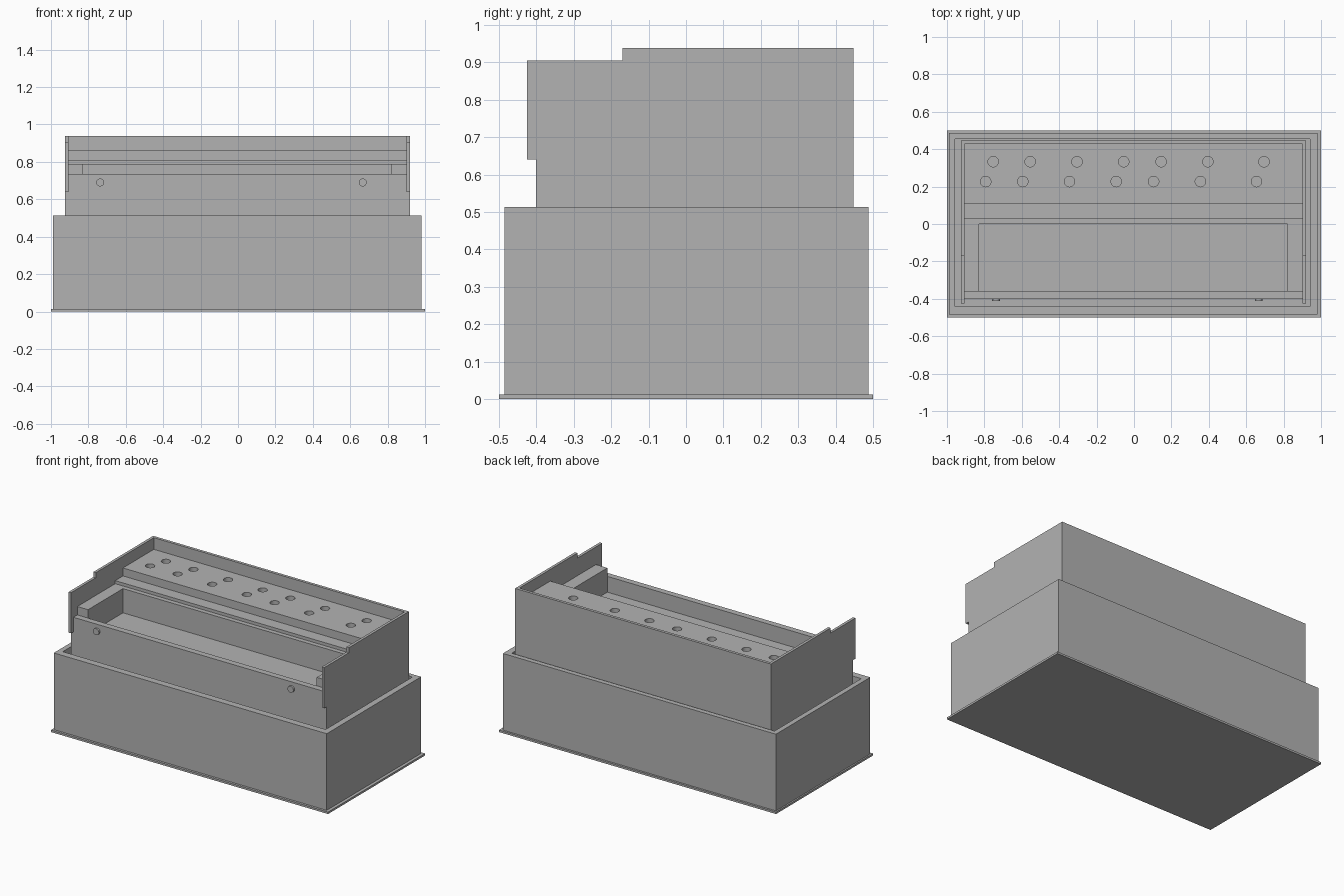
import bpy
import bmesh
from mathutils import Matrix, Vector

old = bpy.data.objects.get("Cube")
if old:
    bpy.data.objects.remove(old, do_unlink=True)

grey = bpy.data.materials.new("mid grey")
grey.use_nodes = True
colour = (0.45, 0.45, 0.45, 1)
grey.diffuse_color = colour
grey.node_tree.nodes["Principled BSDF"].inputs["Base Color"].default_value = colour


def finish(bm, name):
    bmesh.ops.recalc_face_normals(bm, faces=bm.faces)
    mesh = bpy.data.meshes.new(name)
    bm.to_mesh(mesh)
    bm.free()
    mesh.materials.append(grey)
    obj = bpy.data.objects.new(name, mesh)
    bpy.context.scene.collection.objects.link(obj)
    return obj


def add_box(bm, x, y, z):
    size = Matrix.Diagonal((x[1] - x[0], y[1] - y[0], z[1] - z[0], 1))
    centre = Vector((sum(x) / 2, sum(y) / 2, sum(z) / 2))
    return bmesh.ops.create_cube(bm, size=1, matrix=Matrix.Translation(centre) @ size)


def box(name, x, y, z):
    bm = bmesh.new()
    add_box(bm, x, y, z)
    return finish(bm, name)


def prism(name, profile, x):
    """Extrude a (y, z) profile along x."""
    bm = bmesh.new()
    face = bm.faces.new([bm.verts.new((x[0], y, z)) for y, z in profile])
    new = bmesh.ops.extrude_face_region(bm, geom=[face])["geom"]
    verts = [v for v in new if isinstance(v, bmesh.types.BMVert)]
    bmesh.ops.translate(bm, verts=verts, vec=(x[1] - x[0], 0, 0))
    return finish(bm, name)


def add_cylinder(bm, centre, radius, depth, turn=Matrix()):
    bmesh.ops.create_cone(bm, cap_ends=True, segments=32, radius1=radius, radius2=radius,
                          depth=depth, matrix=Matrix.Translation(centre) @ turn)


PLATE = 0.013
SPAN = (-0.907, 0.902)      # inside width between the side panels

# Base plate
box("base_plate", (-1, 1), (-0.5, 0.5), (0, PLATE))

# Open outer tub: inset the top, then push the opening down to the plate
bm = bmesh.new()
add_box(bm, (-0.99, 0.98), (-0.485, 0.487), (PLATE, 0.513))
top = max(bm.faces, key=lambda f: f.calc_center_median().z)
bmesh.ops.inset_region(bm, faces=[top], thickness=0.03)
for v in top.verts:
    v.co.x = 0.94 if v.co.x > 0 else -0.957
    v.co.y = 0.455 if v.co.y > 0 else -0.44
floor = bmesh.ops.extrude_discrete_faces(bm, faces=[top])["faces"][0]
for v in floor.verts:
    v.co.z = PLATE + 0.01
finish(bm, "outer_tub")

# Notched side panels
side = [(-0.40, PLATE), (0.447, PLATE), (0.447, 0.938), (-0.17, 0.938),
        (-0.17, 0.905), (-0.425, 0.905), (-0.425, 0.64), (-0.40, 0.64)]
prism("right_side_panel", side, (-0.925, SPAN[0]))
prism("left_side_panel", side, (SPAN[1], 0.92))

# Walls, tray and stepped ledge between the side panels
box("back_wall", SPAN, (0.428, 0.447), (PLATE, 0.938))
box("front_wall", SPAN, (-0.40, -0.36), (PLATE, 0.735))
box("tray_floor", SPAN, (-0.36, 0), (PLATE, 0.632))
box("right_end_block", (SPAN[0], -0.83), (-0.36, 0), (0.632, 0.79))
box("left_end_block", (0.82, SPAN[1]), (-0.36, 0), (0.632, 0.79))
ledge = [(0, PLATE), (0.11, PLATE), (0.11, 0.81), (0.03, 0.81), (0.03, 0.79), (0, 0.79)]
prism("stepped_ledge", ledge, SPAN)

# Rear deck with two staggered rows of round sockets
deck = box("socket_deck", SPAN, (0.11, 0.428), (PLATE, 0.862))
bm = bmesh.new()
for x in (-0.753, -0.555, -0.305, -0.055, 0.145, 0.395, 0.695):
    add_cylinder(bm, (x, 0.333, 0.862), 0.028, 0.08)
    add_cylinder(bm, (x - 0.04, 0.227, 0.862), 0.028, 0.08)
cutter = finish(bm, "socket_cutter")
cutter.hide_render = True
cut = deck.modifiers.new("sockets", "BOOLEAN")
cut.operation = "DIFFERENCE"
cut.solver = "EXACT"
cut.object = cutter
graph = bpy.context.evaluated_depsgraph_get()
deck_mesh = bpy.data.meshes.new_from_object(deck.evaluated_get(graph))
deck.modifiers.clear()
deck.data = deck_mesh
bpy.data.objects.remove(cutter, do_unlink=True)

# Two small round buttons on the front wall
knobs = []
for name, x in (("right_button", -0.737), ("left_button", 0.667)):
    bm = bmesh.new()
    add_cylinder(bm, (x, -0.403, 0.69), 0.021, 0.018, Matrix.Rotation(1.5708, 4, "X"))
    knobs.append(finish(bm, name))

# Smooth the round parts, keeping sharp rims
bpy.ops.object.select_all(action="DESELECT")
for obj in knobs + [deck]:
    obj.select_set(True)
bpy.context.view_layer.objects.active = deck
bpy.ops.object.shade_smooth_by_angle()
